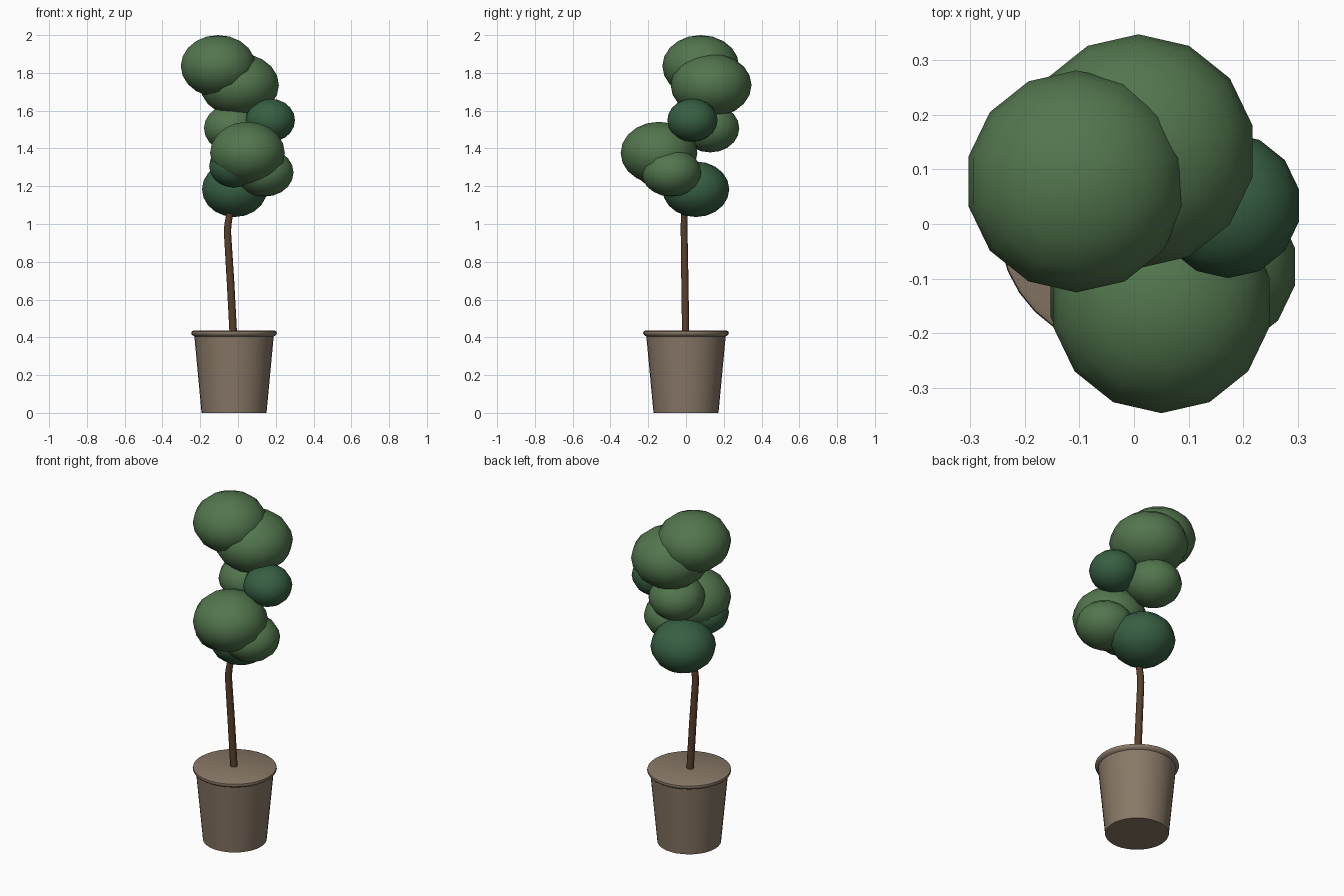
import bpy, bmesh, math
from mathutils import Vector, Matrix

if "Cube" in bpy.data.objects:
    bpy.data.objects.remove(bpy.data.objects["Cube"])


def material(name, rgb):
    m = bpy.data.materials.new(name)
    m.diffuse_color = (*rgb, 1)
    m.use_nodes = True
    m.node_tree.nodes["Principled BSDF"].inputs["Base Color"].default_value = m.diffuse_color
    return m


LEAF = material("leaf green", (0.085, 0.18, 0.075))
DARK = material("dark leaf green", (0.038, 0.115, 0.055))
CLAY = material("clay", (0.25, 0.19, 0.135))
BARK = material("bark brown", (0.1, 0.05, 0.024))


def finish(name, bm, mat, angle):
    bmesh.ops.recalc_face_normals(bm, faces=bm.faces)
    mesh = bpy.data.meshes.new(name)
    bm.to_mesh(mesh)
    bm.free()
    mesh.materials.append(mat)
    ob = bpy.data.objects.new(name, mesh)
    bpy.context.collection.objects.link(ob)
    bpy.ops.object.select_all(action='DESELECT')
    ob.select_set(True)
    bpy.context.view_layer.objects.active = ob
    bpy.ops.object.shade_smooth_by_angle(angle=math.radians(angle))
    return ob


def rings(name, sections, sides, mat, angle):
    """Skin circles given as (x, y, z, radius), with capped ends."""
    bm = bmesh.new()
    loops = []
    for x, y, z, r in sections:
        loops.append([bm.verts.new((x + r * math.cos(a), y + r * math.sin(a), z))
                      for a in (math.tau * i / sides for i in range(sides))])
    for lo, hi in zip(loops, loops[1:]):
        for i in range(sides):
            j = (i + 1) % sides
            bm.faces.new((lo[i], lo[j], hi[j], hi[i]))
    bm.faces.new(loops[0])
    bm.faces.new(loops[-1])
    return finish(name, bm, mat, angle)


# Tapered pot with a small rounded rim and closed top
POT = [(0.0, 0.172), (0.405, 0.21), (0.412, 0.222), (0.422, 0.227),
       (0.431, 0.225), (0.436, 0.215)]
rings("pot", [(-0.021, 0, z, r) for z, r in POT], 32, CLAY, 40)

# Bent trunk, running on inside the foliage
TRUNK = [(-0.025, -0.002, 0.42, 0.02), (-0.04, -0.006, 0.70, 0.02),
         (-0.056, -0.01, 0.96, 0.019), (-0.053, -0.01, 1.0, 0.019),
         (-0.043, -0.008, 1.06, 0.018), (-0.02, 0.0, 1.2, 0.017),
         (0.0, 0.03, 1.4, 0.016), (0.0, 0.08, 1.62, 0.014)]
rings("trunk", TRUNK, 10, BARK, 50)

# Flattened foliage balls: x, y, z, radius, half height, colour
BALLS = [
    (-0.105, 0.078, 1.836, 0.203, 0.164, LEAF),
    (0.008, 0.133, 1.735, 0.214, 0.168, LEAF),
    (0.172, 0.034, 1.549, 0.133, 0.114, DARK),
    (-0.030, 0.128, 1.507, 0.154, 0.128, LEAF),
    (0.050, -0.143, 1.376, 0.203, 0.165, LEAF),
    (0.140, -0.078, 1.273, 0.158, 0.128, LEAF),
    (-0.018, 0.052, 1.184, 0.177, 0.147, DARK),
    (-0.022, -0.140, 1.305, 0.134, 0.112, DARK),
]
for n, (x, y, z, r, h, mat) in enumerate(BALLS, 1):
    bm = bmesh.new()
    bmesh.ops.create_uvsphere(
        bm, u_segments=14, v_segments=10, radius=1,
        matrix=Matrix.Translation(Vector((x, y, z))) @ Matrix.Diagonal((r, r, h, 1)))
    finish(f"foliage_ball_{n}", bm, mat, 60)
